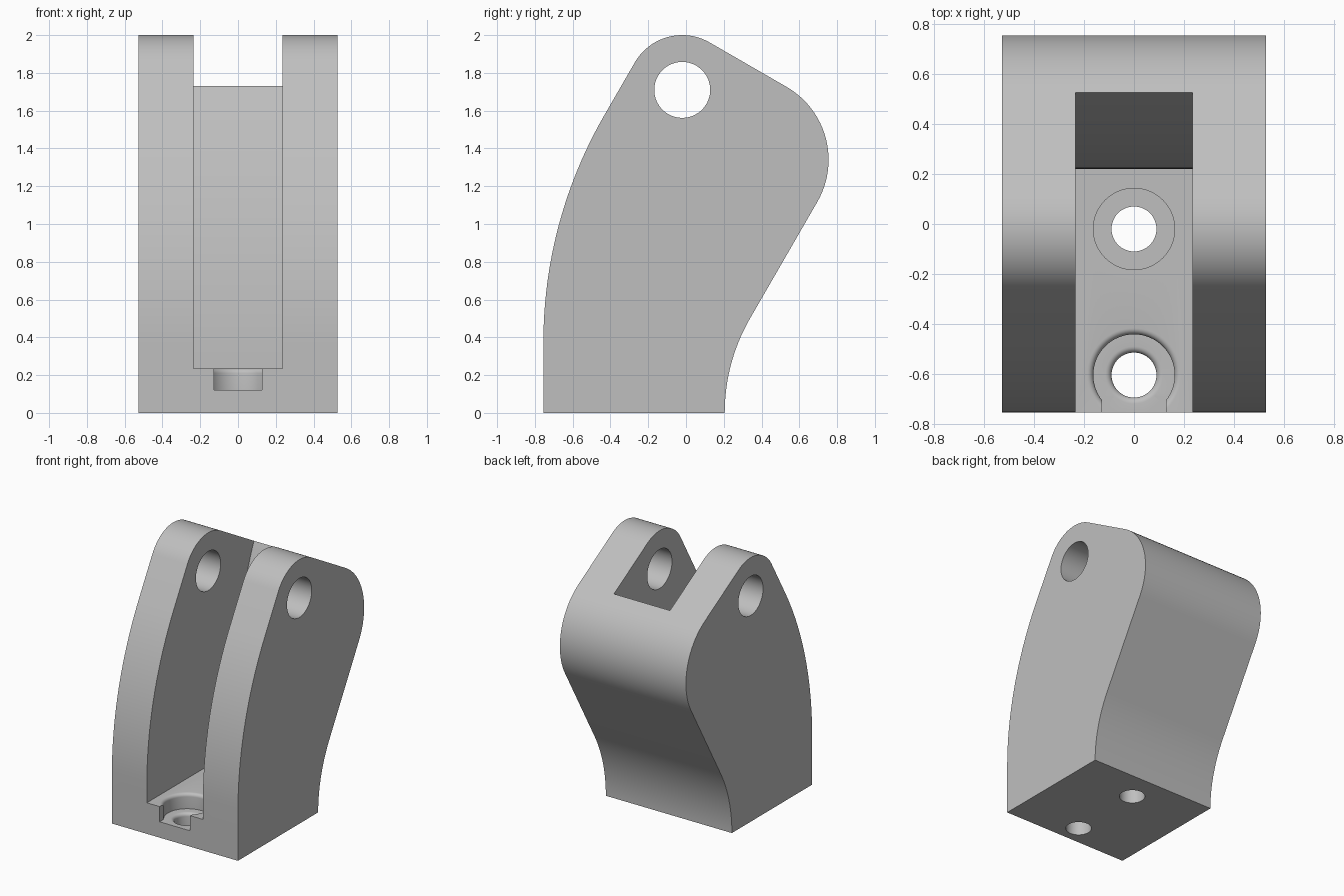
import bpy
import bmesh
from math import sin, cos, radians

cube = bpy.data.objects.get("Cube")
if cube:
    bpy.data.objects.remove(cube)

grey = bpy.data.materials.new("plain grey")
grey.use_nodes = True
COLOUR = (0.52, 0.52, 0.52, 1)
grey.diffuse_color = COLOUR
grey.node_tree.nodes["Principled BSDF"].inputs["Base Color"].default_value = COLOUR


def arc(cy, cz, r, a0, a1, n=24):
    """Points on an arc in the side plane, angles in degrees from +y towards +z."""
    angles = [radians(a0 + (a1 - a0) * i / n) for i in range(n + 1)]
    return [(cy + r * cos(a), cz + r * sin(a)) for a in angles]


def add_object(name, bm):
    bmesh.ops.recalc_face_normals(bm, faces=bm.faces)
    mesh = bpy.data.meshes.new(name)
    bm.to_mesh(mesh)
    bm.free()
    mesh.materials.append(grey)
    ob = bpy.data.objects.new(name, mesh)
    bpy.context.collection.objects.link(ob)
    return ob


def extrude_side(name, profile, half_width):
    """Extrude a (y, z) outline across x."""
    bm = bmesh.new()
    face = bm.faces.new([bm.verts.new((-half_width, y, z)) for y, z in profile])
    moved = bmesh.ops.extrude_face_region(bm, geom=[face])["geom"]
    verts = [v for v in moved if isinstance(v, bmesh.types.BMVert)]
    bmesh.ops.translate(bm, verts=verts, vec=(2 * half_width, 0, 0))
    return add_object(name, bm)


def lathe(name, y, rings, n=64):
    """Upright turned solid at (0, y) from (radius, z) rings."""
    bm = bmesh.new()
    loops = [[bm.verts.new((r * cos(radians(360 * i / n)), y + r * sin(radians(360 * i / n)), z))
              for i in range(n)] for r, z in rings]
    bm.faces.new(loops[0])
    bm.faces.new(loops[-1])
    for low, high in zip(loops, loops[1:]):
        for i in range(n):
            j = (i + 1) % n
            bm.faces.new((low[i], low[j], high[j], high[i]))
    return add_object(name, bm)


# Body outline: base, hollow back, rounded shoulder, rounded tip, bowed front
outline = [(-0.755, 0)]
outline += arc(1.205, 0, 1.0, 180, 150)
outline += arc(0.309, 1.34, 0.446, -30, 60)
outline += arc(-0.02, 1.71, 0.29, 60, 150)
outline += arc(1.645, 0.374, 2.4, 150, 180)
body = extrude_side("clevis_body", outline, 0.528)

# Slot between the arms, with a bowed rear wall
FLOOR, SUNK = 0.235, 0.12
slot = [(-1, 2.2), (-1, FLOOR)] + arc(4.02, FLOOR, 3.8, 180, 153) + [(0.7, 2.2)]
cutters = [extrude_side("slot_cutter", slot, 0.235)]

# Pin hole through both arms
cutters.append(extrude_side("pin_hole_cutter", arc(-0.02, 1.71, 0.148, 0, 355, 71), 0.7))

# Screw holes with sunk seats; the front one has softened rims
BORE, SEAT = 0.09, 0.163
cutters.append(lathe("rear_screw_cutter", -0.02,
                     [(BORE, -0.1), (BORE, SUNK), (SEAT, SUNK), (SEAT, 0.3)]))
bore_rim = [(BORE + 0.025 * (1 - cos(radians(a))), SUNK - 0.025 * (1 - sin(radians(a))))
            for a in range(0, 91, 15)]
seat_rim = [(SEAT + 0.025 * (1 - cos(radians(a))), FLOOR - 0.025 * (1 - sin(radians(a))))
            for a in range(0, 91, 15)]
cutters.append(lathe("front_screw_cutter", -0.605,
                     [(BORE, -0.1)] + bore_rim + [(SEAT, SUNK)] + seat_rim + [(0.188, 0.3)]))

# Opening from the front seat through the front face
mouth = [(-0.9, SUNK), (-0.69, SUNK), (-0.69, 0.3), (-0.9, 0.3)]
cutters.append(extrude_side("seat_mouth_cutter", mouth, 0.128))

for cutter in cutters:
    cutter.hide_render = True
    mod = body.modifiers.new(cutter.name, "BOOLEAN")
    mod.operation = "DIFFERENCE"
    mod.solver = "EXACT"
    mod.object = cutter

# Apply the cuts, then drop the cutters
bpy.ops.object.select_all(action="DESELECT")
bpy.context.view_layer.objects.active = body
body.select_set(True)
for cutter in cutters:
    bpy.ops.object.modifier_apply(modifier=cutter.name)
    bpy.data.objects.remove(cutter)
bpy.ops.object.shade_smooth_by_angle(angle=radians(25))
